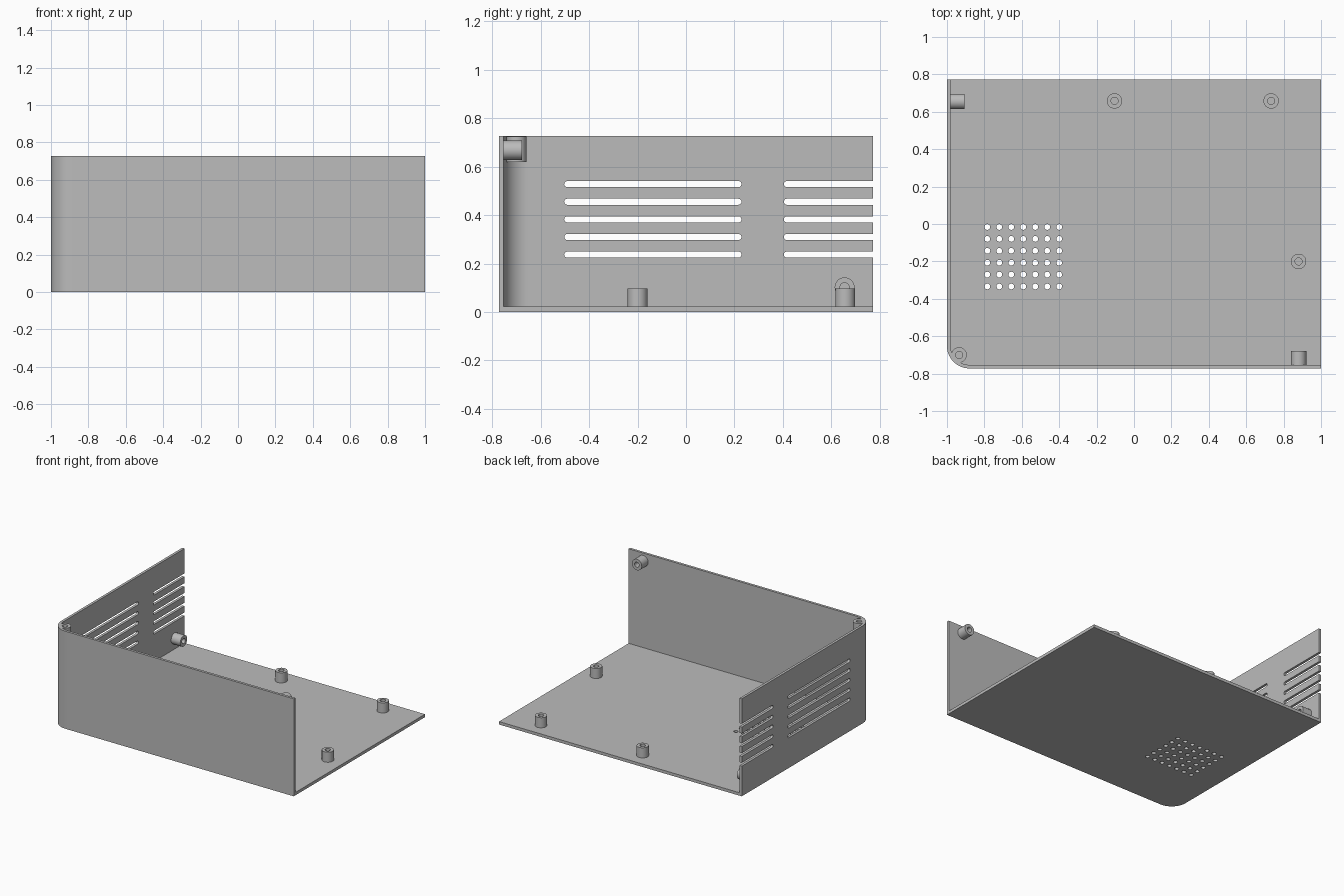
import bpy, bmesh
from math import pi, sin, cos, radians
from mathutils import Matrix, Vector

cube = bpy.data.objects.get("Cube")
if cube:
    bpy.data.objects.remove(cube, do_unlink=True)

grey = bpy.data.materials.new("plain grey")
grey.use_nodes = True
COLOR = (0.5, 0.5, 0.5, 1)
grey.diffuse_color = COLOR
grey.node_tree.nodes["Principled BSDF"].inputs["Base Color"].default_value = COLOR

# Main sizes
HX, HY, TOP = 1.0, 0.772, 0.726
WALL, FLOOR, CORNER = 0.019, 0.022, 0.12
CX, CY = -HX + CORNER, -HY + CORNER
BOSS_R, HOLE_R, BOSS_H = 0.041, 0.019, 0.075


def arc(cx, cy, r, a0, a1, n):
    """Points on an arc, angles in degrees, both ends included."""
    return [(cx + r * cos(radians(a0 + (a1 - a0) * i / n)),
             cy + r * sin(radians(a0 + (a1 - a0) * i / n))) for i in range(n + 1)]


def circle(cx, cy, r, n=32):
    return arc(cx, cy, r, 0, 360, n)[:-1]


def frame(origin, normal):
    """Placement with local z along the normal."""
    n = Vector(normal)
    if n.z:
        x, y = Vector((1, 0, 0)), Vector((0, 1, 0))
    elif n.x:
        x, y = Vector((0, 1, 0)), Vector((0, 0, 1))
    else:
        x, y = Vector((0, 0, 1)), Vector((1, 0, 0))
    return Matrix.Translation(origin) @ Matrix((x, y, n)).transposed().to_4x4()


def slab(name, loops, depth, origin=(0, 0, 0), normal=(0, 0, 1)):
    """Extrude an outline, with any inner loops as holes, into a solid."""
    cu = bpy.data.curves.new(name + "_outline", 'CURVE')
    cu.dimensions, cu.fill_mode, cu.extrude = '2D', 'BOTH', depth / 2
    for pts in loops:
        sp = cu.splines.new('POLY')
        sp.points.add(len(pts) - 1)
        for p, (u, v) in zip(sp.points, pts):
            p.co = (u, v, 0, 1)
        sp.use_cyclic_u = True
    tmp = bpy.data.objects.new(name + "_outline", cu)
    bpy.context.collection.objects.link(tmp)
    bpy.context.view_layer.update()
    deps = bpy.context.evaluated_depsgraph_get()
    mesh = bpy.data.meshes.new_from_object(tmp.evaluated_get(deps))
    bpy.data.objects.remove(tmp, do_unlink=True)
    bpy.data.curves.remove(cu)

    bm = bmesh.new()
    bm.from_mesh(mesh)
    bmesh.ops.remove_doubles(bm, verts=bm.verts, dist=1e-5)
    bm.transform(frame(origin, normal) @ Matrix.Translation((0, 0, depth / 2)))
    bmesh.ops.recalc_face_normals(bm, faces=bm.faces)
    bm.to_mesh(mesh)
    bm.free()
    mesh.name = name
    mesh.materials.clear()
    mesh.materials.append(grey)
    ob = bpy.data.objects.new(name, mesh)
    bpy.context.collection.objects.link(ob)
    bpy.ops.object.select_all(action='DESELECT')
    ob.select_set(True)
    bpy.context.view_layer.objects.active = ob
    bpy.ops.object.shade_smooth_by_angle(angle=radians(30))
    return ob


# Floor with one rounded corner and a grid of vent holes
outline = [(HX, -HY), (HX, HY), (-HX, HY)] + arc(CX, CY, CORNER, 180, 270, 20)
vents = [circle(-0.784 + 0.064 * i, -0.334 + 0.0636 * j, 0.0155, 16)
         for i in range(7) for j in range(6)]
slab("floor", [outline] + vents, FLOOR)

# Front wall including the rounded corner
front = ([(HX, -HY + WALL), (HX, -HY)]
         + arc(CX, CY, CORNER, 270, 180, 20)
         + arc(CX, CY, CORNER - WALL, 180, 270, 20))
slab("front_wall", [front], TOP - FLOOR, (0, 0, FLOOR))

# Side wall: closed slots inside, open slots cut in from the back edge
SLOT_Z = [0.237 + 0.0728 * i for i in range(5)]
SLOT_R = 0.0125
side = [(CY, TOP), (CY, FLOOR), (HY, FLOOR)]
slots = []
for z in SLOT_Z:
    side += [(HY, z - SLOT_R)] + arc(0.404 + SLOT_R, z, SLOT_R, 270, 90, 10) + [(HY, z + SLOT_R)]
    slots.append(arc(-0.503 + SLOT_R, z, SLOT_R, 90, 270, 10)
                 + arc(0.229 - SLOT_R, z, SLOT_R, -90, 90, 10))
side.append((HY, TOP))
slab("right_wall", [side] + slots, WALL, (-HX, 0, 0), (1, 0, 0))

# Screw bosses on the floor and walls
ring = [circle(0, 0, BOSS_R), circle(0, 0, HOLE_R)]
inner_x, inner_y = -HX + WALL, -HY + WALL
for name, origin, normal in [
        ("floor_boss_middle", (-0.104, 0.658, FLOOR), (0, 0, 1)),
        ("floor_boss_back", (0.733, 0.658, FLOOR), (0, 0, 1)),
        ("floor_boss_side", (0.88, -0.20, FLOOR), (0, 0, 1)),
        ("right_wall_boss", (inner_x, 0.655, 0.102), (1, 0, 0)),
        ("front_wall_boss", (0.88, inner_y, 0.668), (0, 1, 0))]:
    slab(name, ring, BOSS_H, origin, normal)

# Boss tucked into the top of the rounded corner
slab("corner_boss", ring, 0.105, (-0.935, -0.70, TOP - 0.1055))
